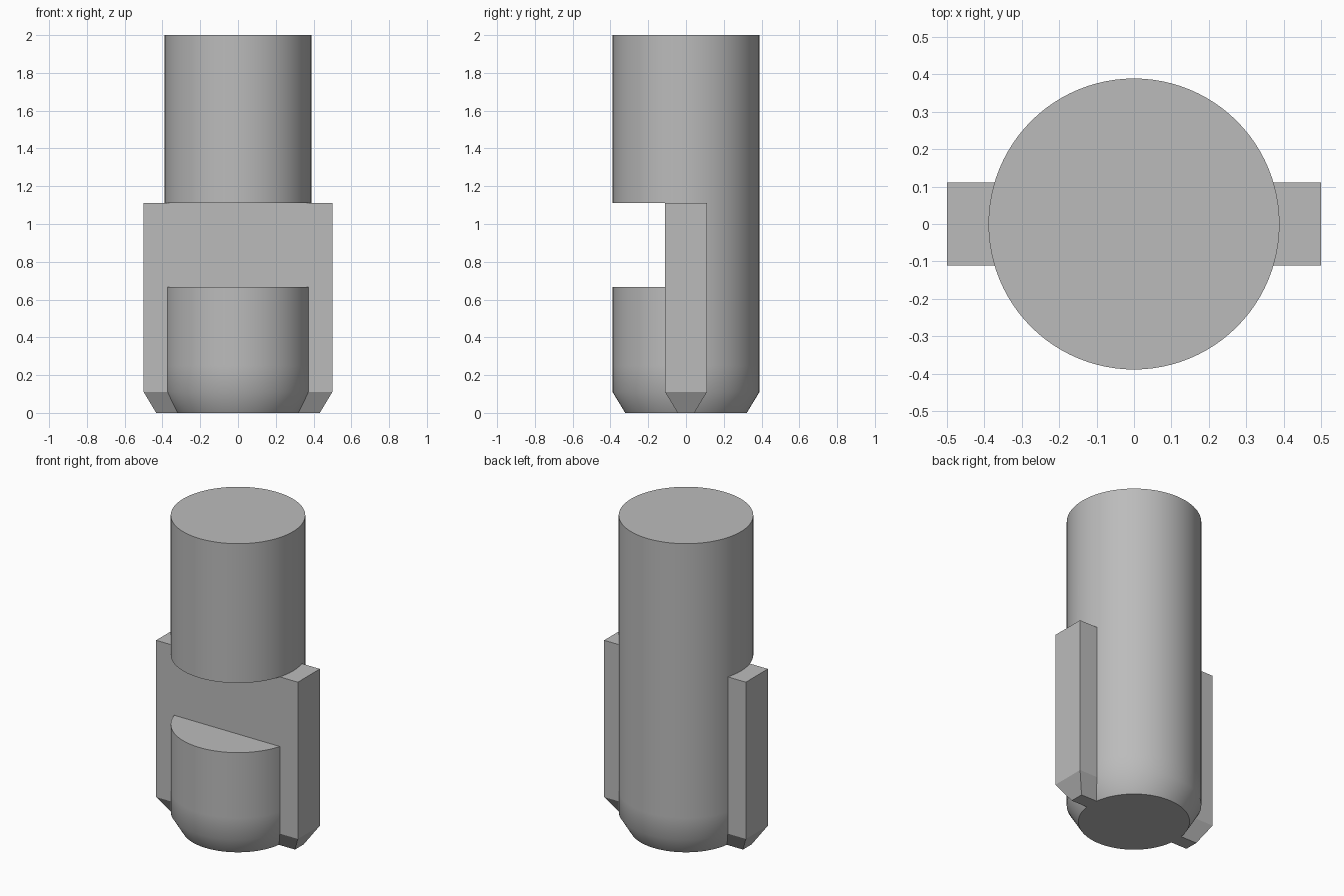
import bpy, bmesh, math

cube = bpy.data.objects.get("Cube")
if cube:
    bpy.data.objects.remove(cube, do_unlink=True)

RADIUS = 0.389       # shaft radius
FIN_X, FIN_Y = 0.5, 0.111
FIN_TOP = 1.111
CHAMFER, CHAMFER_H = 0.067, 0.111
NOTCH_Z = 0.667

grey = bpy.data.materials.new("plain grey")
grey.use_nodes = True
colour = (0.5, 0.5, 0.5, 1)
grey.diffuse_color = colour
grey.node_tree.nodes["Principled BSDF"].inputs["Base Color"].default_value = colour


def loft(name, rings):
    """Skin matching rings of points and cap both ends."""
    bm = bmesh.new()
    loops = [[bm.verts.new(p) for p in ring] for ring in rings]
    n = len(loops[0])
    for low, high in zip(loops, loops[1:]):
        for i in range(n):
            j = (i + 1) % n
            bm.faces.new((low[i], low[j], high[j], high[i]))
    bm.faces.new(loops[0][::-1])
    bm.faces.new(loops[-1])
    mesh = bpy.data.meshes.new(name)
    bm.to_mesh(mesh)
    bm.free()
    mesh.materials.append(grey)
    obj = bpy.data.objects.new(name, mesh)
    bpy.context.collection.objects.link(obj)
    return obj


def circle(r, z, n=96):
    return [(r * math.cos(math.tau * i / n), r * math.sin(math.tau * i / n), z)
            for i in range(n)]


def rectangle(x, y, z, cy=0):
    return [(-x, cy - y, z), (x, cy - y, z), (x, cy + y, z), (-x, cy + y, z)]


# Round shaft with a chamfered foot
shaft = loft("shaft", [circle(RADIUS - CHAMFER, 0), circle(RADIUS, CHAMFER_H),
                       circle(RADIUS, 0.25), circle(RADIUS, 2)])

# Front notch, cut a little behind the plate face that fills its back
cutter = loft("notch_cutter", [rectangle(0.6, 0.25, z, -0.3)
                               for z in (NOTCH_Z, FIN_TOP)])
notch = shaft.modifiers.new("notch", 'BOOLEAN')
notch.operation = 'DIFFERENCE'
notch.solver = 'EXACT'
notch.object = cutter
bpy.context.view_layer.objects.active = shaft
shaft.select_set(True)
bpy.ops.object.modifier_apply(modifier=notch.name)
bpy.data.objects.remove(cutter, do_unlink=True)
bpy.ops.object.shade_smooth_by_angle(angle=math.radians(35))

# Plate through the shaft: forms both side fins and the flat of the notch
loft("side_fins", [rectangle(FIN_X - CHAMFER, FIN_Y - CHAMFER, 0),
                   rectangle(FIN_X, FIN_Y, CHAMFER_H),
                   rectangle(FIN_X, FIN_Y, FIN_TOP)])
